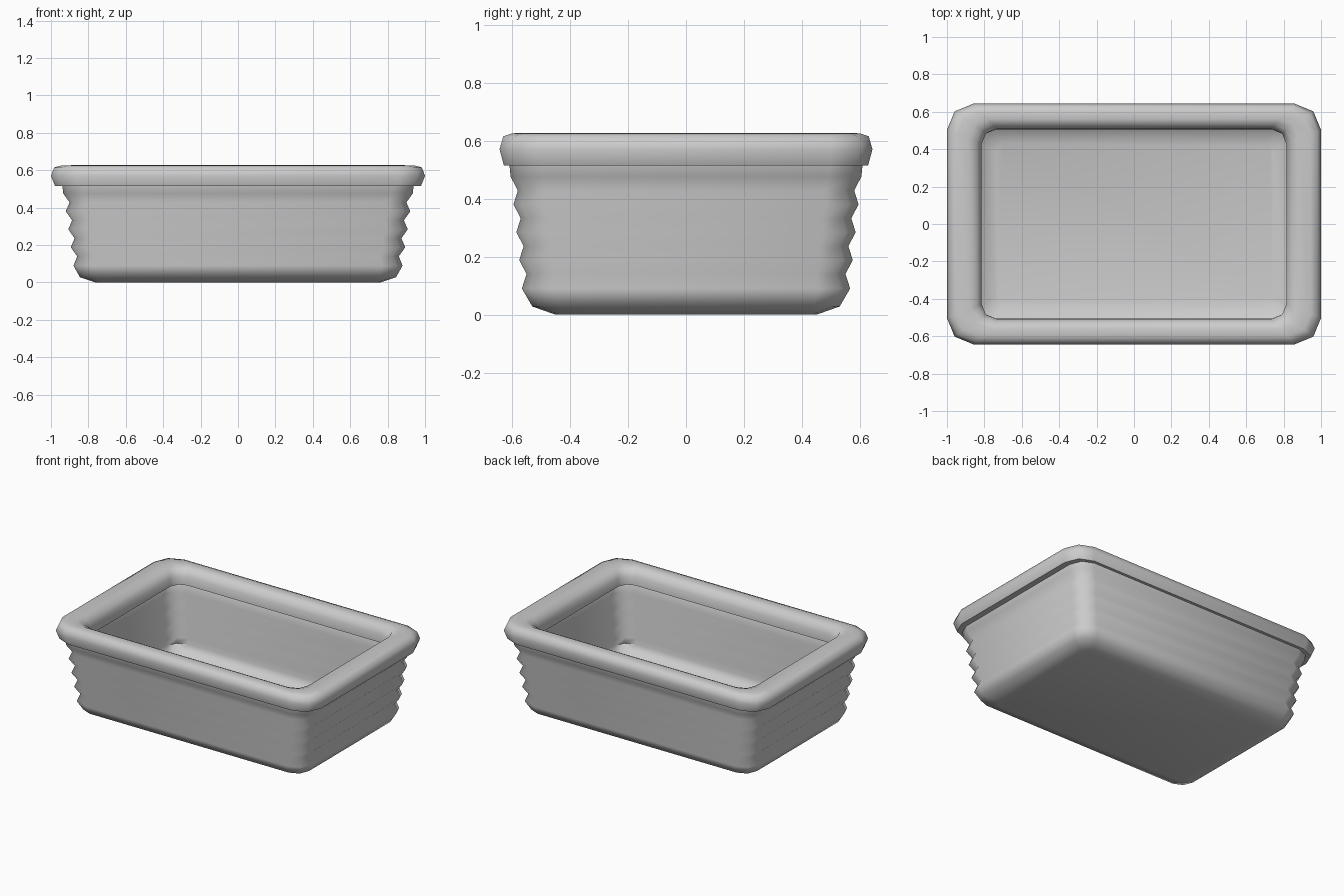
import bpy, bmesh, math

if "Cube" in bpy.data.objects:
    bpy.data.objects.remove(bpy.data.objects["Cube"])

def ring(bm, hx, hy, r, z):
    # Rounded rectangle, three points per corner
    out = []
    for i, (sx, sy) in enumerate([(1, 1), (-1, 1), (-1, -1), (1, -1)]):
        for k in range(3):
            a = math.radians(90 * i + 45 * k)
            out.append(bm.verts.new((sx * (hx - r) + r * math.cos(a),
                                     sy * (hy - r) + r * math.sin(a), z)))
    return out

def loft(name, profile, closed):
    bm = bmesh.new()
    rings = [ring(bm, *p) for p in profile]
    pairs = list(zip(rings, rings[1:]))
    if closed:
        pairs.append((rings[-1], rings[0]))
    else:
        bm.faces.new(rings[0])
        bm.faces.new(rings[-1])
    for a, b in pairs:
        n = len(a)
        for i in range(n):
            j = (i + 1) % n
            bm.faces.new((a[i], a[j], b[j], b[i]))
    bmesh.ops.recalc_face_normals(bm, faces=bm.faces)
    me = bpy.data.meshes.new(name)
    bm.to_mesh(me)
    bm.free()
    ob = bpy.data.objects.new(name, me)
    bpy.context.collection.objects.link(ob)
    bpy.ops.object.select_all(action='DESELECT')
    ob.select_set(True)
    bpy.context.view_layer.objects.active = ob
    bpy.ops.object.shade_smooth_by_angle(angle=math.radians(62))
    return ob

# Tub: rounded base, ridged tapering wall, thin inner skin
outer = [(0.76, 0.45, 0.05, 0.0), (0.845, 0.53, 0.09, 0.028), (0.88, 0.566, 0.11, 0.09)]
for i in range(4):
    z = 0.14 + 0.096 * i
    outer.append((0.86 + 0.0135 * i, 0.55 + 0.01 * i, 0.10, z))
    outer.append((0.894 + 0.0135 * i, 0.575 + 0.01 * i, 0.11, z + 0.048))
outer.append((0.94, 0.61, 0.11, 0.53))
t = 0.02
inner = [(x - t, y - t, r - t * 0.5, z + (t if z < 0.05 else 0)) for x, y, r, z in outer]
loft("tub", outer + inner[::-1], False)

# Rolled rim
rim = [(0.978, 0.628, 0.13, 0.515), (1.0, 0.643, 0.14, 0.57), (0.983, 0.63, 0.135, 0.615),
       (0.945, 0.60, 0.12, 0.625), (0.88, 0.56, 0.10, 0.627), (0.84, 0.53, 0.09, 0.612),
       (0.815, 0.508, 0.08, 0.57), (0.815, 0.505, 0.075, 0.515)]
loft("rim", rim, True)
